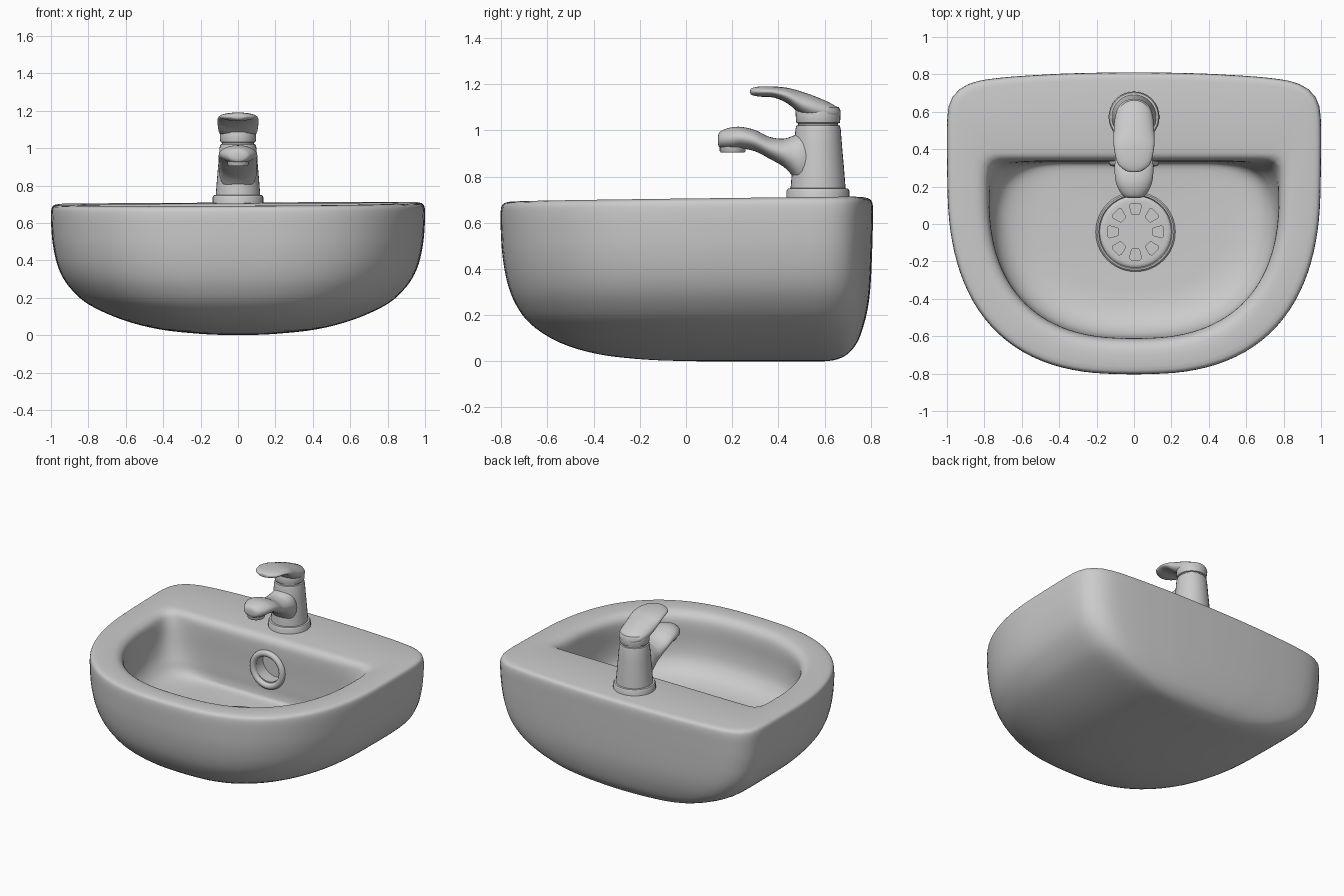
import bpy, bmesh, math
from mathutils import Vector, Matrix

if "Cube" in bpy.data.objects:
    bpy.data.objects.remove(bpy.data.objects["Cube"])

def spline(pts, sub, closed=False):
    """Catmull-Rom through tuples of any length."""
    n, out = len(pts), []
    for i in range(n if closed else n - 1):
        if closed:
            q = [pts[(i + k) % n] for k in (-1, 0, 1, 2)]
        else:
            q = [pts[min(max(i + k, 0), n - 1)] for k in (-1, 0, 1, 2)]
        for s in range(sub):
            t = s / sub
            out.append(tuple(0.5 * (2 * b + (c - a) * t + (2 * a - 5 * b + 4 * c - d) * t * t
                             + (3 * b - a - 3 * c + d) * t ** 3) for a, b, c, d in zip(*q)))
    if not closed:
        out.append(pts[-1])
    return out

def outline(back, a, yc, front, power, count=112):
    """Half plan: back points plus a superellipse front; mirror, resample, normalise to -1..1."""
    half = list(back)
    for k in range(13):
        t = math.pi / 2 * k / 12
        half.append((a * max(math.cos(t), 0) ** (2 / power) if k < 12 else 0,
                     yc + (front - yc) * math.sin(t) ** (2 / power)))
    pts = half + [(-x, y) for x, y in half[-2:0:-1]]
    fine = [Vector(p) for p in spline(pts, 16, True)]
    fine.append(fine[0])
    acc = [0]
    for p, q in zip(fine, fine[1:]):
        acc.append(acc[-1] + (q - p).length)
    res, j = [], 0
    for k in range(count):
        d = acc[-1] * k / count
        while acc[j + 1] < d:
            j += 1
        res.append(fine[j].lerp(fine[j + 1], (d - acc[j]) / max(acc[j + 1] - acc[j], 1e-9)))
    w = max(p.x for p in res)
    lo, hi = min(p.y for p in res), max(p.y for p in res)
    return [(p.x / w, (2 * p.y - lo - hi) / (hi - lo)) for p in res]

def activate(ob):
    bpy.ops.object.select_all(action='DESELECT')
    ob.select_set(True)
    bpy.context.view_layer.objects.active = ob

def finish(name, bm, angle=40):
    bmesh.ops.recalc_face_normals(bm, faces=bm.faces)
    me = bpy.data.meshes.new(name)
    bm.to_mesh(me)
    bm.free()
    ob = bpy.data.objects.new(name, me)
    bpy.context.collection.objects.link(ob)
    activate(ob)
    bpy.ops.object.shade_smooth_by_angle(angle=math.radians(angle))
    return ob

def loft(name, rings, angle=40):
    bm = bmesh.new()
    vs = [[bm.verts.new(p) for p in r] for r in rings]
    n = len(vs[0])
    for a, b in zip(vs, vs[1:]):
        for i in range(n):
            bm.faces.new((a[i], a[(i + 1) % n], b[(i + 1) % n], b[i]))
    bm.faces.new(vs[0])
    bm.faces.new(vs[-1])
    return finish(name, bm, angle)

def lathe(name, profile, centre, seg=32, angle=40):
    cx, cy = centre
    return loft(name, [[(cx + r * math.cos(2 * math.pi * i / seg),
                         cy + r * math.sin(2 * math.pi * i / seg), z)
                        for i in range(seg)] for r, z in profile], angle)

def tube(name, sections, seg=28):
    """Elliptic sections (y, z, half width, half height) along y."""
    return loft(name, [[(w * math.cos(2 * math.pi * i / seg), y,
                         z + h * math.sin(2 * math.pi * i / seg))
                        for i in range(seg)] for y, z, w, h in spline(sections, 4)], 60)

def cut(target, cutter):
    cutter.hide_render = True
    m = target.modifiers.new("cut", 'BOOLEAN')
    m.operation, m.object, m.solver = 'DIFFERENCE', cutter, 'EXACT'
    activate(target)
    bpy.ops.object.modifier_apply(modifier=m.name)
    bpy.data.objects.remove(cutter)

# Basin: outer shell, rim and bowl in one loft
outer = outline([(0, .81), (.3, .806), (.5, .797), (.7, .783), (.85, .76), (.94, .715), (.985, .65),
                 (1, .55)], 1, .3, -.803, 2.6)
inner = outline([(0, .335), (.3, .335), (.6, .335), (.71, .332), (.755, .31), (.772, .26)],
                .775, .2, -.61, 2.5)
lower = outline([(0, .335), (.3, .335), (.5, .333), (.62, .315), (.70, .27), (.75, .2)],
                .775, .08, -.61, 2.4)
# half width, front y, back y, height
outer_levels = [(.03, .05, .60, 0), (.2, -.17, .65, .007), (.42, -.38, .70, .031), (.62, -.55, .743, .083),
                (.80, -.675, .773, .165), (.90, -.74, .792, .255), (.957, -.775, .801, .35),
                (.987, -.795, .806, .465), (.998, -.802, .809, .57), (1, -.803, .81, .655),
                (.99, -.793, .80, .69), (.96, -.763, .77, .70)]
inner_levels = [(.86, -.70, .40, .70), (.82, -.66, .365, .692), (.787, -.627, .342, .665),
                (.775, -.612, .335, .61), (.772, -.608, .335, .48), (.75, -.585, .333, .38),
                (.69, -.52, .33, .31), (.58, -.42, .31, .275), (.42, -.3, .22, .266), (.2, -.2, .12, .262)]

def rings(top, low, levels):
    out = []
    for a, f, b, z in spline(levels, 4):
        t = min(max((.65 - z) / .27, 0), 1)
        ring = []
        for (u0, v0), (u1, v1) in zip(top, low):
            x = a * (u0 + t * (u1 - u0))
            y = (f + b) / 2 + (b - f) / 2 * (v0 + t * (v1 - v0))
            ring.append((x, y, z + z / .7 * (.005 * x + .012 * y)))
        out.append(ring)
    return out

basin = loft("basin", rings(outer, outer, outer_levels) + rings(inner, lower, inner_levels))

# Overflow opening in the back wall of the bowl
turn = Matrix.Translation((0, .35, .5)) @ Matrix.Rotation(math.pi / 2, 4, 'X')
bm = bmesh.new()
bmesh.ops.create_cone(bm, cap_ends=True, segments=32, radius1=.1, radius2=.1, depth=.14, matrix=turn)
cut(basin, finish("overflow_cutter", bm))
activate(basin)
bpy.ops.object.shade_smooth_by_angle(angle=math.radians(40))
bpy.ops.mesh.primitive_torus_add(major_radius=.113, minor_radius=.022, major_segments=40, minor_segments=12,
                                 location=(0, .33, .485), rotation=(math.pi / 2, 0, 0))
bpy.context.object.name = "overflow_ring"
bpy.ops.object.shade_smooth_by_angle(angle=math.radians(60))

# Drain with eight slots
DC = (.008, -.042)
drain = lathe("drain", [(.213, .24), (.213, .271), (.205, .279), (.197, .279), (.192, .271), (.185, .277),
                        (.175, .28), (.16, .28)], DC, 48, 25)
bm = bmesh.new()
for k in range(8):
    spin = Matrix.Translation((*DC, 0)) @ Matrix.Rotation(k * math.pi / 4, 4, 'Z')
    shape = [(.092, -.018), (.1, -.022), (.14, -.032), (.15, -.024),
             (.15, .024), (.14, .032), (.1, .022), (.092, .018)]
    low, top = [[bm.verts.new(spin @ Vector((x, y, z))) for x, y in shape] for z in (.264, .35)]
    bm.faces.new(low[::-1])
    bm.faces.new(top)
    for i in range(8):
        j = (i + 1) % 8
        bm.faces.new((low[i], low[j], top[j], top[i]))
cut(drain, finish("slot_cutter", bm))
activate(drain)
bpy.ops.object.shade_smooth_by_angle(angle=math.radians(25))

# Tap: foot, body with cap, spout, nozzle, lever
TC = (0, .572)
lathe("tap_foot", [(.136, .68), (.136, .738), (.13, .748), (.117, .75), (.117, .768), (.11, .774)], TC)
lathe("tap_body", [(.119, .75), (.112, .84), (.104, .93), (.098, 1.005), (.094, 1.02), (.086, 1.023),
                   (.086, 1.03), (.094, 1.033), (.096, 1.045), (.098, 1.085), (.09, 1.10), (.05, 1.11)], TC)
tube("tap_spout", [(.138, .957, .02, .015), (.148, .96, .055, .035), (.19, .965, .085, .047),
                   (.24, .968, .1, .047), (.30, .955, .104, .046), (.36, .925, .1, .047),
                   (.42, .904, .1, .06), (.46, .89, .1, .085), (.50, .875, .1, .115), (.56, .87, .08, .12)])
lathe("tap_nozzle", [(.04, .915), (.04, .905), (.052, .905), (.056, .912), (.056, .95)], (0, .202), 24)
tube("tap_lever", [(.278, 1.168, .015, .006), (.285, 1.168, .045, .015), (.32, 1.168, .085, .022),
                   (.38, 1.166, .103, .024), (.44, 1.150, .11, .034), (.50, 1.118, .108, .05),
                   (.56, 1.095, .103, .052), (.62, 1.081, .087, .04), (.655, 1.075, .055, .024),
                   (.667, 1.07, .02, .01)])
